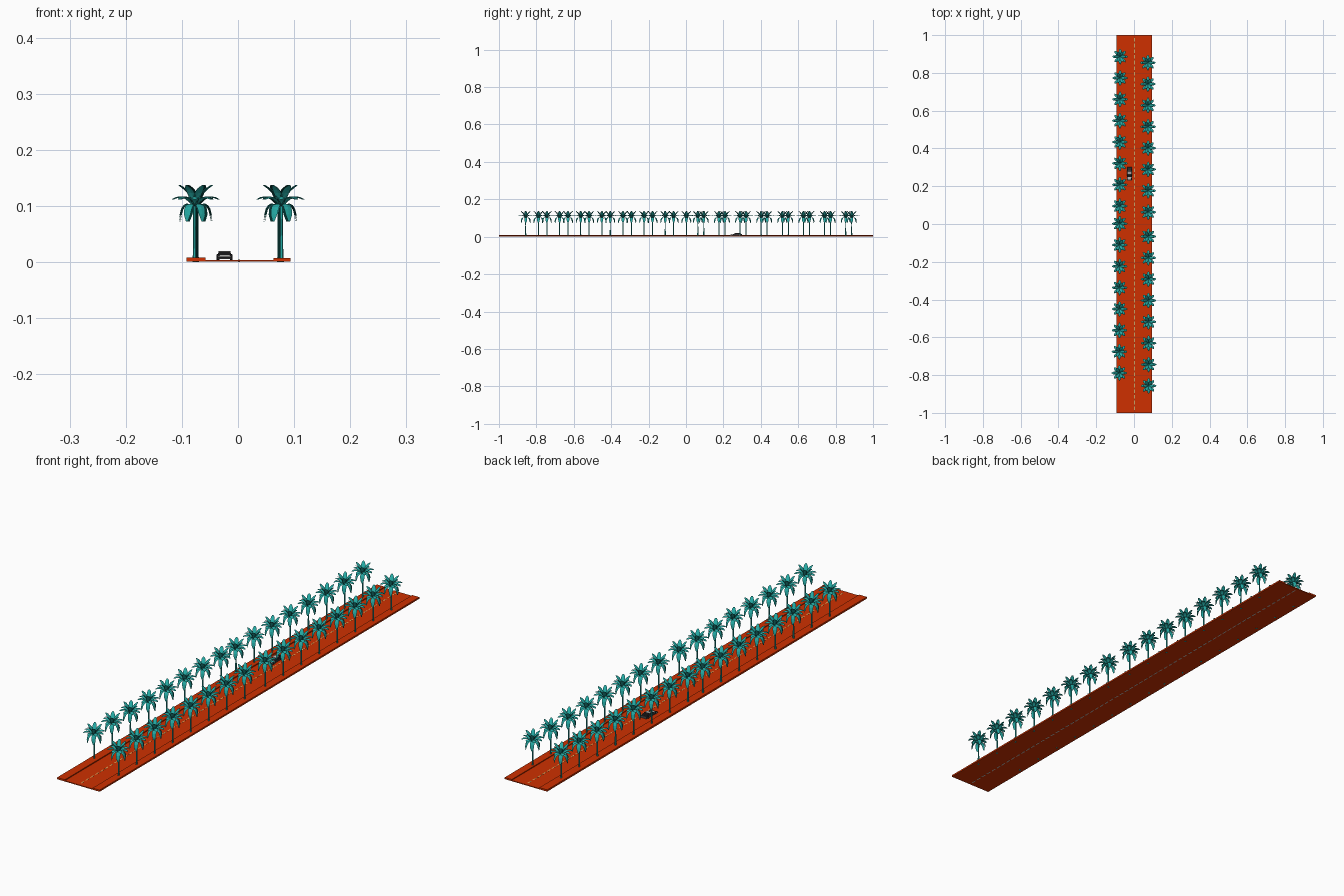
import bpy, bmesh, math
from mathutils import Vector

if "Cube" in bpy.data.objects:
    bpy.data.objects.remove(bpy.data.objects["Cube"])


def mat(name, rgb):
    m = bpy.data.materials.new(name)
    m.diffuse_color = (*rgb, 1)
    m.use_nodes = True
    m.node_tree.nodes["Principled BSDF"].inputs["Base Color"].default_value = m.diffuse_color
    return m


ORANGE = mat("burnt_orange", (0.62, 0.030, 0.0))
TEAL = mat("palm_teal", (0.018, 0.40, 0.37))
LINE = mat("lane_amber", (0.85, 0.50, 0.15))
BLACK = mat("car_black", (0.012, 0.012, 0.013))
DARK = mat("car_charcoal", (0.04, 0.04, 0.043))
PALE = mat("pale_grey", (0.65, 0.65, 0.63))


def finish(name, bm, m):
    me = bpy.data.meshes.new(name)
    bmesh.ops.recalc_face_normals(bm, faces=bm.faces)
    bm.to_mesh(me)
    bm.free()
    me.materials.append(m)
    ob = bpy.data.objects.new(name, me)
    bpy.context.collection.objects.link(ob)
    return ob


def add_box(bm, x0, x1, y0, y1, z0, z1):
    vs = bmesh.ops.create_cube(bm, size=1)["verts"]
    for v in vs:
        v.co = Vector(((x0 + x1) / 2 + v.co.x * (x1 - x0),
                       (y0 + y1) / 2 + v.co.y * (y1 - y0),
                       (z0 + z1) / 2 + v.co.z * (z1 - z0)))


def box(name, m, *dims):
    bm = bmesh.new()
    add_box(bm, *dims)
    return finish(name, bm, m)


def prism(name, m, profile, half_bottom, half_top, cx):
    """Side profile (y, z) spread across x, narrowing towards the top."""
    zs = [z for _, z in profile]
    lo, hi = min(zs), max(zs)
    bm = bmesh.new()
    sides = []
    for s in (-1, 1):
        sides.append([bm.verts.new((cx + s * (half_bottom + (half_top - half_bottom)
                      * (z - lo) / (hi - lo)), y, z)) for y, z in profile])
    a, b = sides
    bm.faces.new(a)
    bm.faces.new(b[::-1])
    for i in range(len(a)):
        j = (i + 1) % len(a)
        bm.faces.new((a[i], b[i], b[j], a[j]))
    return finish(name, bm, m)


# Road slab and raised pavements
box("road", ORANGE, -0.092, 0.094, -1, 1, 0.001, 0.0042)
box("left_pavement", ORANGE, -0.092, -0.058, -1, 1, 0.0015, 0.0080)
box("right_pavement", ORANGE, 0.063, 0.094, -1, 1, 0.0015, 0.0075)


# Dashed centre line, with pale dashes on the underside
def dashes(name, m, z0, z1):
    bm = bmesh.new()
    for i in range(66):
        y = -0.975 + i * 0.03
        add_box(bm, 0.0, 0.004, y - 0.010, y + 0.010, z0, z1)
    finish(name, bm, m)


dashes("lane_dashes", LINE, 0.004, 0.0046)
dashes("underside_dashes", PALE, 0.0006, 0.0012)


# Palm: slim trunk and three tiers of folded fronds
def frond(bm, angle, p0, p1, p2, width, tip, steps=6):
    out = Vector((math.cos(angle), math.sin(angle), 0))
    side = Vector((-out.y, out.x, 0))
    rows = []
    for i in range(steps + 1):
        t = i / steps
        r, z = [(1 - t) ** 2 * a + 2 * t * (1 - t) * b + t * t * c
                for a, b, c in zip(p0, p1, p2)]
        w = width * (0.25 + 0.75 * math.sin(math.pi * min(1, t * 0.75 + 0.1)))
        w *= tip if i == steps else 1
        mid = out * r + Vector((0, 0, z))
        drop = Vector((0, 0, -w * 0.25))
        rows.append([bm.verts.new(p) for p in
                     (mid - side * w + drop, mid, mid + side * w + drop)])
    for a, b in zip(rows, rows[1:]):
        for k in (0, 1):
            bm.faces.new((a[k], b[k], b[k + 1], a[k + 1]))


def palm_mesh():
    bm = bmesh.new()
    rings = [(0.0, 0.0042), (0.012, 0.0034), (0.06, 0.0028), (0.104, 0.0032)]
    loops = [[bm.verts.new((r * math.cos(k * math.pi / 3), r * math.sin(k * math.pi / 3), z))
              for k in range(6)] for z, r in rings]
    for a, b in zip(loops, loops[1:]):
        for k in range(6):
            j = (k + 1) % 6
            bm.faces.new((a[k], a[j], b[j], b[k]))
    bm.faces.new(loops[0][::-1])
    bm.faces.new(loops[-1])
    tiers = [(6, 0.0, (0.002, 0.100), (0.026, 0.116), (0.028, 0.073), 0.0078, 0.4),
             (8, 0.0, (0.002, 0.101), (0.022, 0.126), (0.041, 0.112), 0.0075, 0.3),
             (6, 0.0, (0.001, 0.102), (0.010, 0.128), (0.029, 0.1375), 0.0078, 0.5)]
    for count, offset, p0, p1, p2, w, tip in tiers:
        for i in range(count):
            frond(bm, offset + i * math.tau / count, p0, p1, p2, w, tip)
    return finish("palm_tree", bm, TEAL)


# Two groups of eight palms along each pavement, rows very slightly splayed
first = palm_mesh()
tree_mesh = first.data
bpy.data.objects.remove(first)
for side, sx, starts in (("left", -1, (0.886, 0.002)), ("right", 1, (0.854, -0.066))):
    for g, start in enumerate(starts):
        for i in range(8):
            y = start - i * 0.1130
            ob = bpy.data.objects.new(f"palm_{side}_{g * 8 + i + 1}", tree_mesh)
            ob.location = (sx * (0.0755 - 0.0022 * y), y, 0)
            bpy.context.collection.objects.link(ob)

# Wedge-shaped car, low nose at the front and tall tail
CX = -0.024
prism("car_body", DARK, [(0.229, 0.0058), (0.229, 0.0082), (0.250, 0.0125),
                         (0.299, 0.0145), (0.301, 0.0065)], 0.0138, 0.0132, CX)
prism("car_cabin", BLACK, [(0.247, 0.0118), (0.264, 0.0185), (0.280, 0.0195),
                           (0.298, 0.0142)], 0.0132, 0.0098, CX)
prism("car_roof", PALE, [(0.2625, 0.0182), (0.2635, 0.0193), (0.2765, 0.0199),
                         (0.2775, 0.0190)], 0.0103, 0.0094, CX)
prism("car_bonnet_panel", PALE, [(0.236, 0.0094), (0.236, 0.0101), (0.249, 0.0128),
                                 (0.249, 0.0120)], 0.0115, 0.0110, CX)

# Rear window slats
for i in range(4):
    y, z = 0.2805 + i * 0.0040, 0.0193 - i * 0.0012
    box("rear_slat", DARK, CX - 0.0105, CX + 0.0105, y, y + 0.0022, z - 0.0006, z + 0.0006)

# Wheels with pale hubs
for s in (-1, 1):
    for y in (0.241, 0.286):
        for name, m, r, d, x in (("wheel", BLACK, 0.0048, 0.005, 0.0118),
                                 ("hub", PALE, 0.0024, 0.0054, 0.0119)):
            bpy.ops.mesh.primitive_cylinder_add(
                vertices=14, radius=r, depth=d, location=(CX + s * x, y, 0.0088),
                rotation=(0, math.pi / 2, 0))
            ob = bpy.context.object
            ob.name = "car_" + name
            ob.data.materials.append(m)
